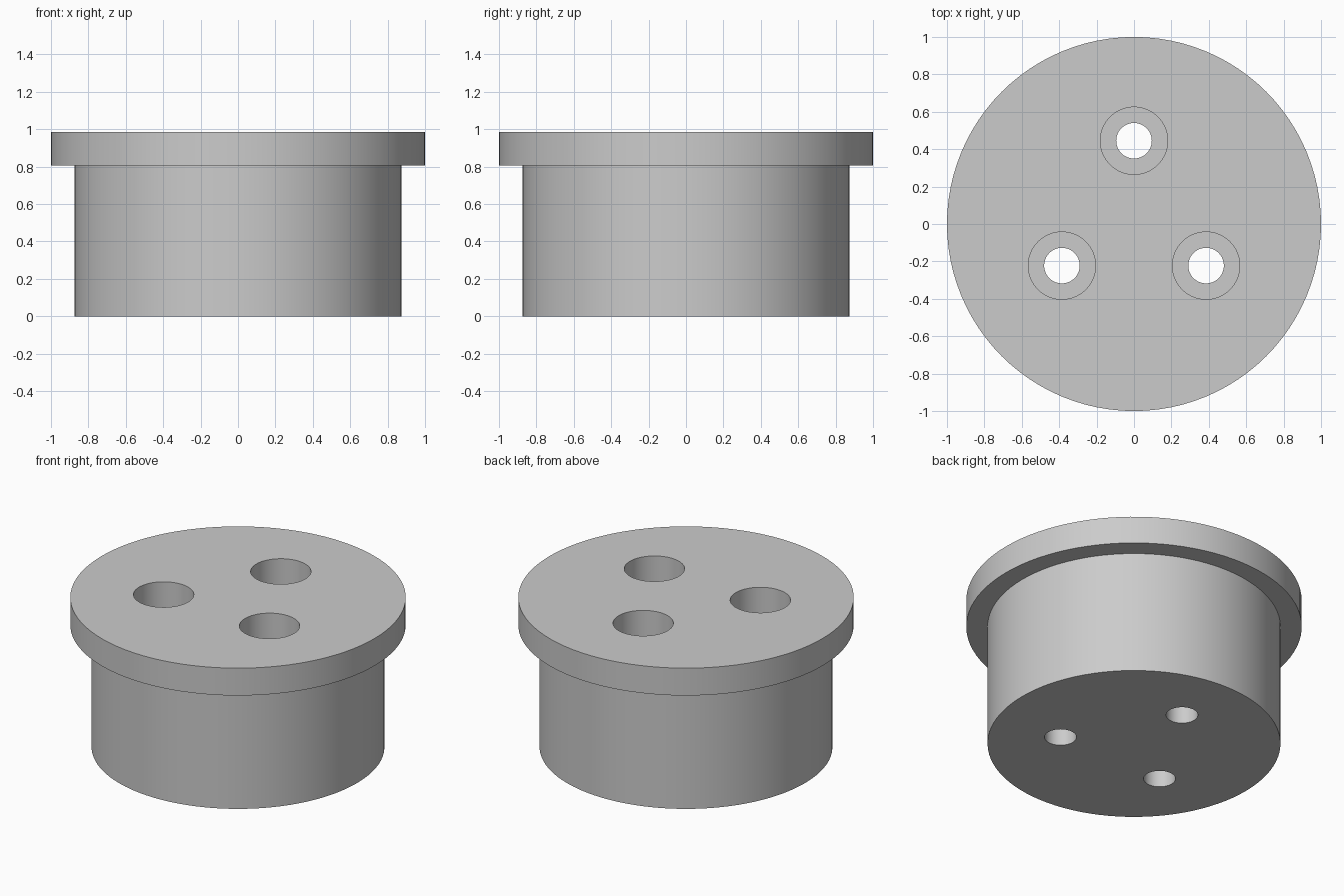
import bpy
import bmesh
from math import radians, sin, cos, pi
from mathutils import Matrix, Vector

cube = bpy.data.objects.get("Cube")
if cube:
    bpy.data.objects.remove(cube, do_unlink=True)

# Dimensions
HEIGHT = 0.985
FLANGE_BOTTOM = 0.805
FLANGE_RADIUS, BODY_RADIUS = 1.0, 0.873
BORE_RADIUS, HOLE_RADIUS = 0.18, 0.095
BORE_FLOOR = HEIGHT - 0.2
HOLE_CIRCLE = 0.445

grey = bpy.data.materials.new("plain grey")
grey.use_nodes = True
colour = (0.6, 0.6, 0.6, 1)
grey.diffuse_color = colour
grey.node_tree.nodes["Principled BSDF"].inputs["Base Color"].default_value = colour


def turned(name, profile, steps, location=(0, 0, 0)):
    """Turn a (radius, height) profile around z into a closed solid."""
    bm = bmesh.new()
    rings = [[bm.verts.new((r * cos(2 * pi * i / steps), r * sin(2 * pi * i / steps), z))
              for i in range(steps)] for r, z in profile]
    for low, high in zip(rings, rings[1:]):
        for i in range(steps):
            j = (i + 1) % steps
            bm.faces.new((low[i], low[j], high[j], high[i]))
    bm.faces.new(rings[0][::-1])
    bm.faces.new(rings[-1])
    bmesh.ops.recalc_face_normals(bm, faces=bm.faces)
    mesh = bpy.data.meshes.new(name)
    bm.to_mesh(mesh)
    bm.free()
    mesh.materials.append(grey)
    obj = bpy.data.objects.new(name, mesh)
    obj.location = location
    bpy.context.collection.objects.link(obj)
    return obj


# Round plug with a wider flange on top
plug = turned("flanged_plug", [(BODY_RADIUS, 0), (BODY_RADIUS, FLANGE_BOTTOM),
                               (FLANGE_RADIUS, FLANGE_BOTTOM), (FLANGE_RADIUS, HEIGHT)], 96)

# Three counterbored screw holes, evenly spaced
bpy.context.view_layer.objects.active = plug
for k in range(3):
    spot = Matrix.Rotation(radians(120 * k), 3, "Z") @ Vector((0, HOLE_CIRCLE, 0))
    cutter = turned("screw_hole_cutter", [(HOLE_RADIUS, -0.1), (HOLE_RADIUS, BORE_FLOOR),
                                          (BORE_RADIUS, BORE_FLOOR), (BORE_RADIUS, HEIGHT + 0.1)],
                    64, spot)
    cutter.hide_render = True
    cut = plug.modifiers.new("screw_hole", "BOOLEAN")
    cut.operation = "DIFFERENCE"
    cut.solver = "EXACT"
    cut.object = cutter
    bpy.context.view_layer.update()
    bpy.ops.object.modifier_apply(modifier=cut.name)
    bpy.data.objects.remove(cutter, do_unlink=True)

# Smooth walls with crisp rims
bpy.ops.object.select_all(action="DESELECT")
plug.select_set(True)
bpy.ops.object.shade_smooth_by_angle(angle=radians(30))
